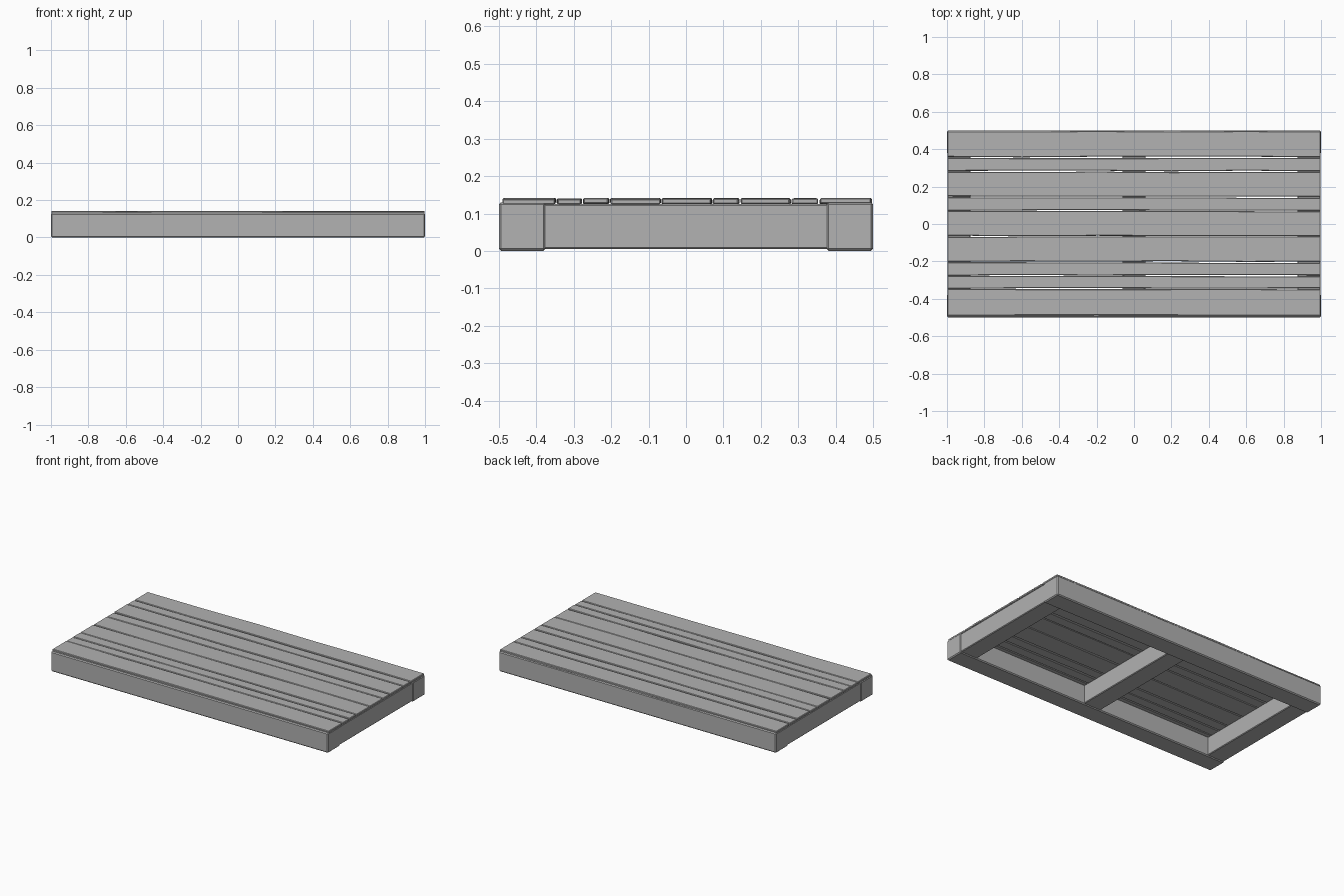
import bpy, bmesh, random

random.seed(4)
cube = bpy.data.objects.get("Cube")
if cube:
    bpy.data.objects.remove(cube, do_unlink=True)

wood = bpy.data.materials.new("grey_wood")
wood.use_nodes = True
GREY = (0.445, 0.445, 0.445, 1)
wood.diffuse_color = GREY
wood.node_tree.nodes["Principled BSDF"].inputs["Base Color"].default_value = GREY


def box(name, x0, x1, y0, y1, z0, z1, bevel, stations=1, wobble=0.0, warp=0.0):
    """Beam or board along x, with chamfered edges and slightly uneven sections."""
    bm = bmesh.new()
    rings = []
    for i in range(stations + 1):
        x = x0 + (x1 - x0) * i / stations
        a, b = (random.uniform(0, wobble) for _ in range(2))
        d = random.uniform(-warp, 0)
        rings.append([bm.verts.new((x, y, z + d)) for y, z in
                      ((y0 + a, z0), (y1 - b, z0), (y1 - b, z1), (y0 + a, z1))])
    for r, s in zip(rings, rings[1:]):
        for k in range(4):
            bm.faces.new((r[k], r[(k + 1) % 4], s[(k + 1) % 4], s[k]))
    bm.faces.new(rings[0][::-1])
    bm.faces.new(rings[-1])
    bmesh.ops.recalc_face_normals(bm, faces=bm.faces)
    sharp = [e for e in bm.edges if e.calc_face_angle() > 1.0]
    bmesh.ops.bevel(bm, geom=sharp, offset=bevel, segments=1, affect='EDGES')
    mesh = bpy.data.meshes.new(name)
    bm.to_mesh(mesh)
    bm.free()
    mesh.materials.append(wood)
    obj = bpy.data.objects.new(name, mesh)
    bpy.context.collection.objects.link(obj)


# Long side beams
box("front_beam", -1, 1, -0.5, -0.375, 0, 0.13, 0.006)
box("back_beam", -1, 1, 0.375, 0.5, 0, 0.13, 0.006)

# Cross beams, set slightly inside the side beams
for name, x0, x1 in (("right_cross_beam", -0.996, -0.875),
                     ("middle_cross_beam", -0.0625, 0.0625),
                     ("left_cross_beam", 0.875, 0.996)):
    box(name, x0, x1, -0.38, 0.38, 0.005, 0.126, 0.004)

# Deck boards of alternating widths, with thin uneven gaps
seams = [-0.492, -0.346, -0.276, -0.203, -0.066, 0.071, 0.144, 0.281, 0.356, 0.498]
for i, (y0, y1) in enumerate(zip(seams, seams[1:])):
    box(f"deck_board_{i + 1}", -0.998, 0.998, y0 + 0.0005, y1 - 0.0005,
        0.127, 0.142, 0.003, stations=5, wobble=0.004, warp=0.003)
